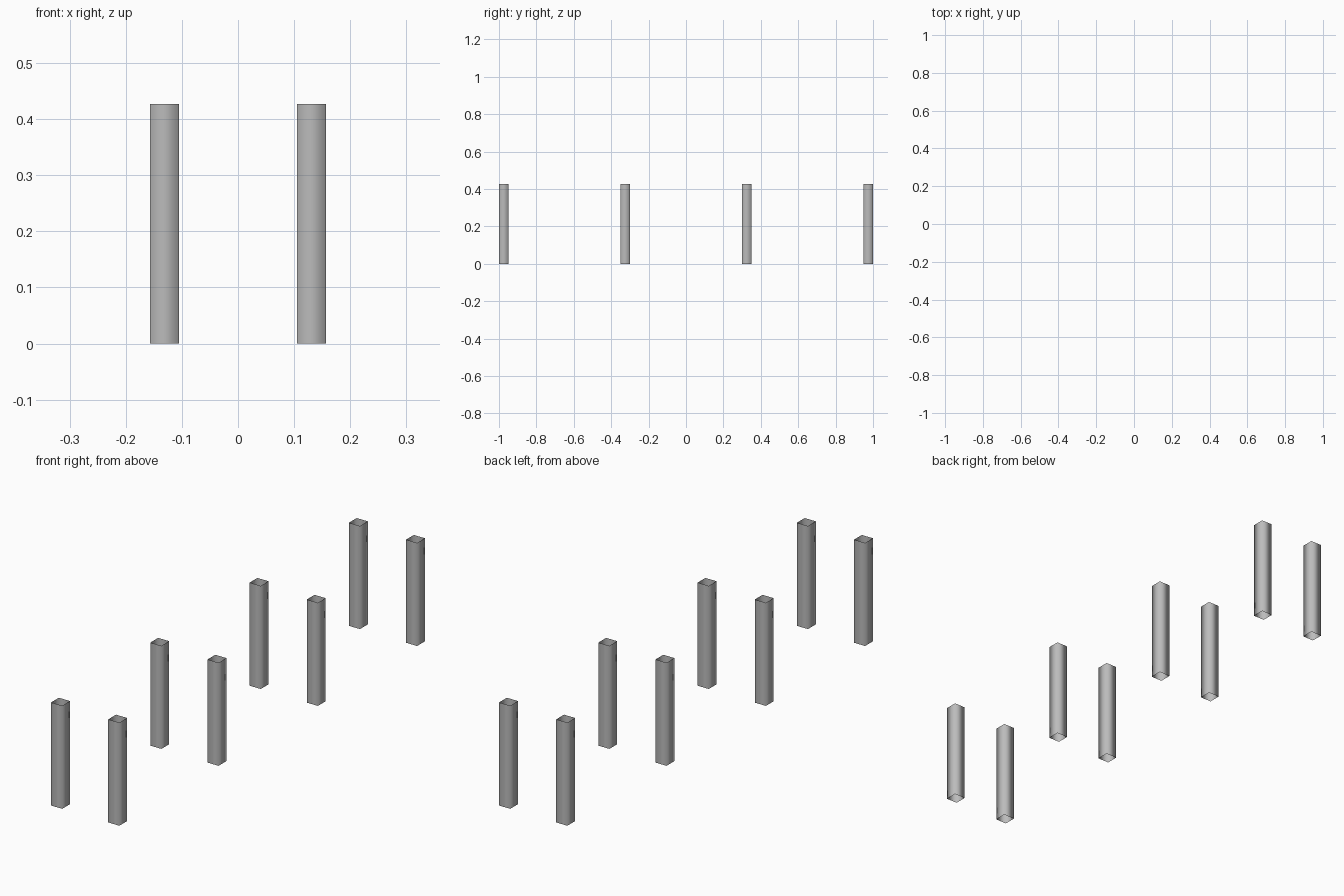
import bpy, bmesh

if "Cube" in bpy.data.objects:
    bpy.data.objects.remove(bpy.data.objects["Cube"])

HALF, HEIGHT = 0.0255, 0.427

grey = bpy.data.materials.new("mid grey")
grey.diffuse_color = (0.5, 0.5, 0.5, 1)
grey.use_nodes = True
grey.node_tree.nodes["Principled BSDF"].inputs["Base Color"].default_value = grey.diffuse_color


def post(name, x, y):
    """Thin square tube, open at both ends, softly shaded round its corners."""
    bm = bmesh.new()
    corners = [(-1, -1), (1, -1), (1, 1), (-1, 1)]
    low = [bm.verts.new((x + a * HALF, y + b * HALF, 0)) for a, b in corners]
    high = [bm.verts.new((v.co.x, v.co.y, HEIGHT)) for v in low]
    for i in range(4):
        j = (i + 1) % 4
        bm.faces.new((low[i], low[j], high[j], high[i])).smooth = True
    mesh = bpy.data.meshes.new(name)
    bm.to_mesh(mesh)
    bm.free()
    mesh.materials.append(grey)
    bpy.context.collection.objects.link(bpy.data.objects.new(name, mesh))


# Two rows of four posts
for side, x in (("left", -0.131), ("right", 0.131)):
    for n, y in enumerate((-0.9745, -0.325, 0.325, 0.9745), 1):
        post(f"{side}_post_{n}", x, y)
